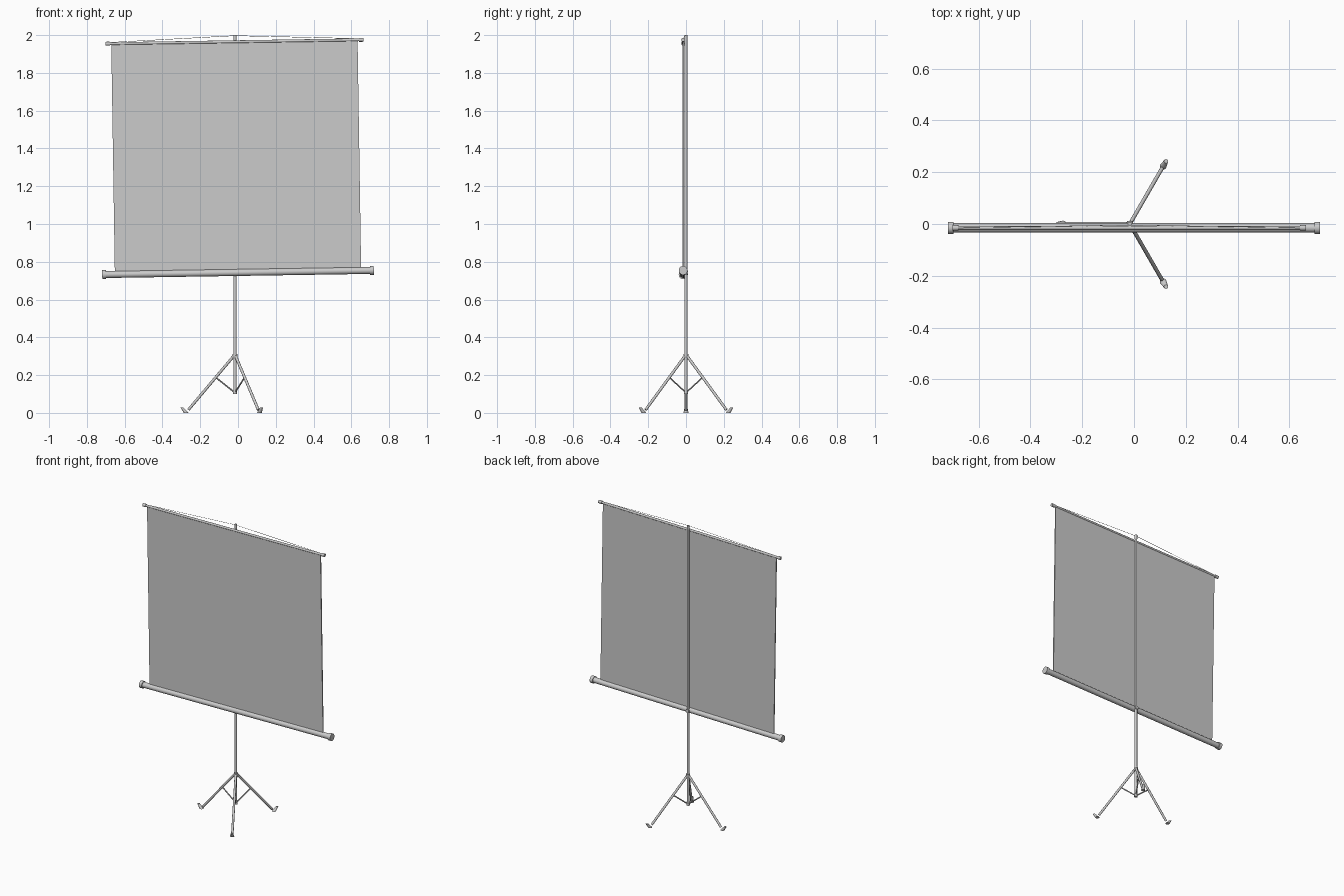
import bpy, math
from mathutils import Vector

if "Cube" in bpy.data.objects:
    bpy.data.objects.remove(bpy.data.objects["Cube"])

POLE_X = -0.016
SY = -0.015           # depth of screen assembly
TILT = 0.0155         # slight sideways lean of the screen


def rod(name, a, b, r1, r2=None, n=16):
    a, b = Vector(a), Vector(b)
    d = b - a
    bpy.ops.mesh.primitive_cone_add(vertices=n, radius1=r1, radius2=r1 if r2 is None else r2,
                                    depth=d.length, location=(a + b) / 2)
    o = bpy.context.object
    o.name = name
    o.rotation_euler = d.to_track_quat('Z', 'Y').to_euler()
    bpy.ops.object.shade_smooth_by_angle(angle=math.radians(40))
    return o


def tilted(u, w, y=SY):
    # point on the leaning screen: u along the roller, w up from it
    c, s = math.cos(TILT), math.sin(TILT)
    return Vector((u * c - w * s, y, 0.743 + u * s + w * c))


# telescoping pole
rod("pole_lower", (POLE_X, 0, 0.10), (POLE_X, 0, 0.74), 0.0085)
rod("pole_upper", (POLE_X, 0, 0.70), (POLE_X, 0, 1.99), 0.0075)
rod("pole_cap", (POLE_X, 0, 1.975), (POLE_X, 0, 2.0), 0.0085)
rod("leg_collar", (POLE_X, 0, 0.285), (POLE_X, 0, 0.312), 0.013)
rod("brace_collar", (POLE_X, 0, 0.10), (POLE_X, 0, 0.122), 0.011)

# tripod legs with braces and feet
for i, deg in enumerate((180, 60, -60)):
    t = math.radians(deg)

    def at(r, z):
        return Vector((POLE_X + r * math.cos(t), r * math.sin(t), z))

    rod(f"leg_{i}", at(0.006, 0.302), at(0.247, 0.016), 0.0075, n=12)
    rod(f"brace_{i}", at(0.102, 0.188), at(0.005, 0.111), 0.004, n=8)
    # rubber foot, sheared so the bottom is flat on the floor
    foot = rod(f"foot_{i}", at(0.258, 0), at(0.258, 0.028), 0.013, 0.008)
    for v in foot.data.vertices:
        if v.co.z > 0:
            v.co.x -= 0.022 * math.cos(t)
            v.co.y -= 0.022 * math.sin(t)

# roller case with end caps
rod("roller_case", tilted(-0.71, 0), tilted(0.71, 0), 0.018, n=24)
for s, side in ((-1, "left"), (1, "right")):
    rod(f"roller_cap_{side}", tilted(s * 0.698, 0), tilted(s * 0.719, 0), 0.0235, n=24)

# top bar with end knobs and hanging cords
W = 1.222
rod("top_bar", tilted(-0.672, W), tilted(0.672, W), 0.0075)
for s, side in ((-1, "left"), (1, "right")):
    rod(f"bar_knob_{side}", tilted(s * 0.66, W), tilted(s * 0.683, W), 0.0105)
    rod(f"cord_{side}", tilted(s * 0.672, W + 0.006), (POLE_X, -0.004, 1.997), 0.0012, n=6)

# fabric screen
bpy.ops.mesh.primitive_cube_add(size=1)
screen = bpy.context.object
screen.name = "screen"
for v in screen.data.vertices:
    v.co = tilted(v.co.x * 1.304, (v.co.z + 0.5) * W, SY + v.co.y * 0.007)

# bracket joining roller to pole
rod("roller_bracket", (POLE_X, SY, 0.743), (POLE_X, 0.011, 0.743), 0.012)
